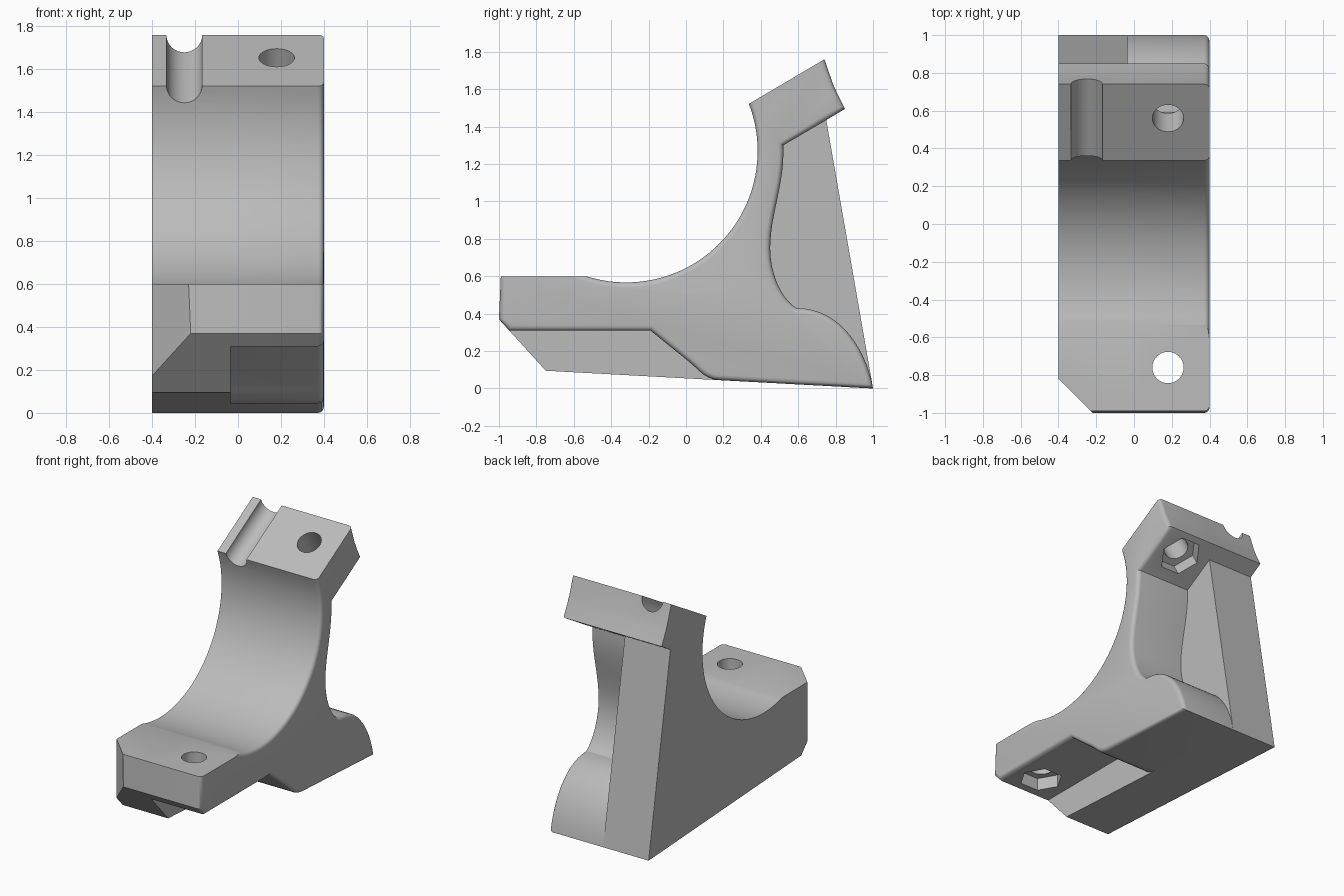
import bpy, bmesh, math
from mathutils import Vector, Matrix
from mathutils.geometry import interpolate_bezier

if "Cube" in bpy.data.objects:
    bpy.data.objects.remove(bpy.data.objects["Cube"], do_unlink=True)

LEFT, RIGHT, STEP = 0.4, -0.4, -0.035
TILT = math.radians(30)

grey = bpy.data.materials.new("light_grey")
grey.use_nodes = True
grey.diffuse_color = (0.5, 0.5, 0.5, 1)
grey.node_tree.nodes["Principled BSDF"].inputs["Base Color"].default_value = (0.5, 0.5, 0.5, 1)


def bezier(a, b, c, d, count):
    pts = interpolate_bezier(*[Vector((*p, 0)) for p in (a, b, c, d)], count)
    return [(p.x, p.y) for p in pts]


def make_object(name, bm):
    bmesh.ops.recalc_face_normals(bm, faces=bm.faces)
    mesh = bpy.data.meshes.new(name)
    bm.to_mesh(mesh)
    bm.free()
    mesh.materials.append(grey)
    obj = bpy.data.objects.new(name, mesh)
    bpy.context.collection.objects.link(obj)
    return obj


# Outline pieces in (y, z)
bore = []
for i in range(41):
    a = math.radians(-107.4 + i * 128.4 / 40)
    bore.append((-0.32 + 0.703 * math.cos(a), 1.27 + 0.703 * math.sin(a)))
head = [(0.74, 1.76), (0.785, 1.63), (0.805, 1.585), (0.85, 1.495)]
neck_top, tip = (0.75, 1.435), (1, 0)
neck = bezier((0.52, 1.3), (0.53, 1.1), (0.45, 0.93), (0.45, 0.75), 14)
neck += bezier((0.45, 0.75), (0.45, 0.6), (0.52, 0.47), (0.59, 0.43), 10)[1:]
foot = bezier((0.59, 0.43), (0.82, 0.43), (0.96, 0.22), tip, 16)[1:]
under = bezier((0.18, 0.0445), (0.1, 0.05), (0.08, 0.09), (0.02, 0.14), 7)
under += [(-0.19, 0.31), (-0.945, 0.31)]
front = [(-1, 0.37), (-0.99, 0.6)]

main = bore + head + [neck_top] + neck + foot + under + front
rear_pocket = [neck_top] + neck + foot
low_pocket = under + [(-0.75, 0.095)]

# Flat outline, extruded whole and then only its main region
bm = bmesh.new()
verts = {}


def add_face(points):
    for p in points:
        if p not in verts:
            verts[p] = bm.verts.new((RIGHT, *p))
    return bm.faces.new([verts[p] for p in points])


def extrude(faces, distance):
    geom = bmesh.ops.extrude_face_region(bm, geom=faces)["geom"]
    moved = [g for g in geom if isinstance(g, bmesh.types.BMVert)]
    bmesh.ops.translate(bm, verts=moved, vec=(distance, 0, 0))
    return [g for g in geom if isinstance(g, bmesh.types.BMFace)]


caps = extrude([add_face(p) for p in (main, rear_pocket, low_pocket)], STEP - RIGHT)
extrude([max(caps, key=lambda f: f.calc_area())], LEFT - STEP)
bmesh.ops.recalc_face_normals(bm, faces=bm.faces)

# Rounded rim on the left side, leaving the two clamping faces sharp
rim = []
for e in bm.edges:
    if all(abs(v.co.x - LEFT) < 1e-4 for v in e.verts):
        mid = (e.verts[0].co + e.verts[1].co) / 2
        on_seat = mid.z > 0.595 and mid.y < -0.6 and mid.z < 0.605
        on_head = mid.z > 1.6 and mid.y < 0.6
        if not (on_seat or on_head):
            rim.append(e)
bmesh.ops.bevel(bm, geom=rim, offset=0.028, segments=4, profile=0.5,
                affect='EDGES', clamp_overlap=False)
bracket = make_object("clamp_bracket", bm)


def cut(bm_cutter, name):
    cutter = make_object(name, bm_cutter)
    cutter.hide_render = True
    mod = bracket.modifiers.new(name, 'BOOLEAN')
    mod.operation, mod.solver, mod.object = 'DIFFERENCE', 'EXACT', cutter
    bpy.context.view_layer.objects.active = bracket
    bpy.ops.object.modifier_apply(modifier=name)
    bpy.data.objects.remove(cutter, do_unlink=True)


def cylinder_cut(name, centre, angle, radius, length, sides):
    c = bmesh.new()
    spin = Matrix.Rotation(math.pi / 2, 4, 'Z') if sides == 6 else Matrix()
    bmesh.ops.create_cone(c, cap_ends=True, segments=sides, radius1=radius,
                          radius2=radius, depth=length,
                          matrix=Matrix.Translation(centre) @ Matrix.Rotation(angle, 4, 'X') @ spin)
    cut(c, name)


# Bolt holes with hexagonal nut recesses
up = Vector((0, -math.sin(TILT), math.cos(TILT)))
top = Vector((0.18, 0.56, 1.653))
cylinder_cut("seat_hole", (0.18, -0.76, 0.5), 0, 0.083, 0.6, 32)
cylinder_cut("seat_nut", (0.18, -0.76, 0.31), 0, 0.145, 0.18, 6)
cylinder_cut("head_hole", top - up * 0.14, TILT, 0.083, 0.5, 32)
cylinder_cut("head_nut", top - up * 0.285, TILT, 0.145, 0.18, 6)

# Half-round groove along the head
cylinder_cut("head_groove", (-0.25, 0.535, 1.64), TILT - math.pi / 2, 0.083, 1.0, 32)

# Chamfered front corner
c = bmesh.new()
bmesh.ops.create_cube(c, size=1, matrix=Matrix.Translation((-0.4, -0.82, 0.4))
                      @ Matrix.Rotation(math.radians(45), 4, 'Z')
                      @ Matrix.Translation((-0.5, 0, 0)) @ Matrix.Diagonal((1, 2, 2, 1)))
# Turn the block so its face runs across the corner
cut(c, "corner_chamfer")

bpy.ops.object.select_all(action='DESELECT')
bracket.select_set(True)
bpy.context.view_layer.objects.active = bracket
bpy.ops.object.shade_smooth_by_angle(angle=math.radians(28))
